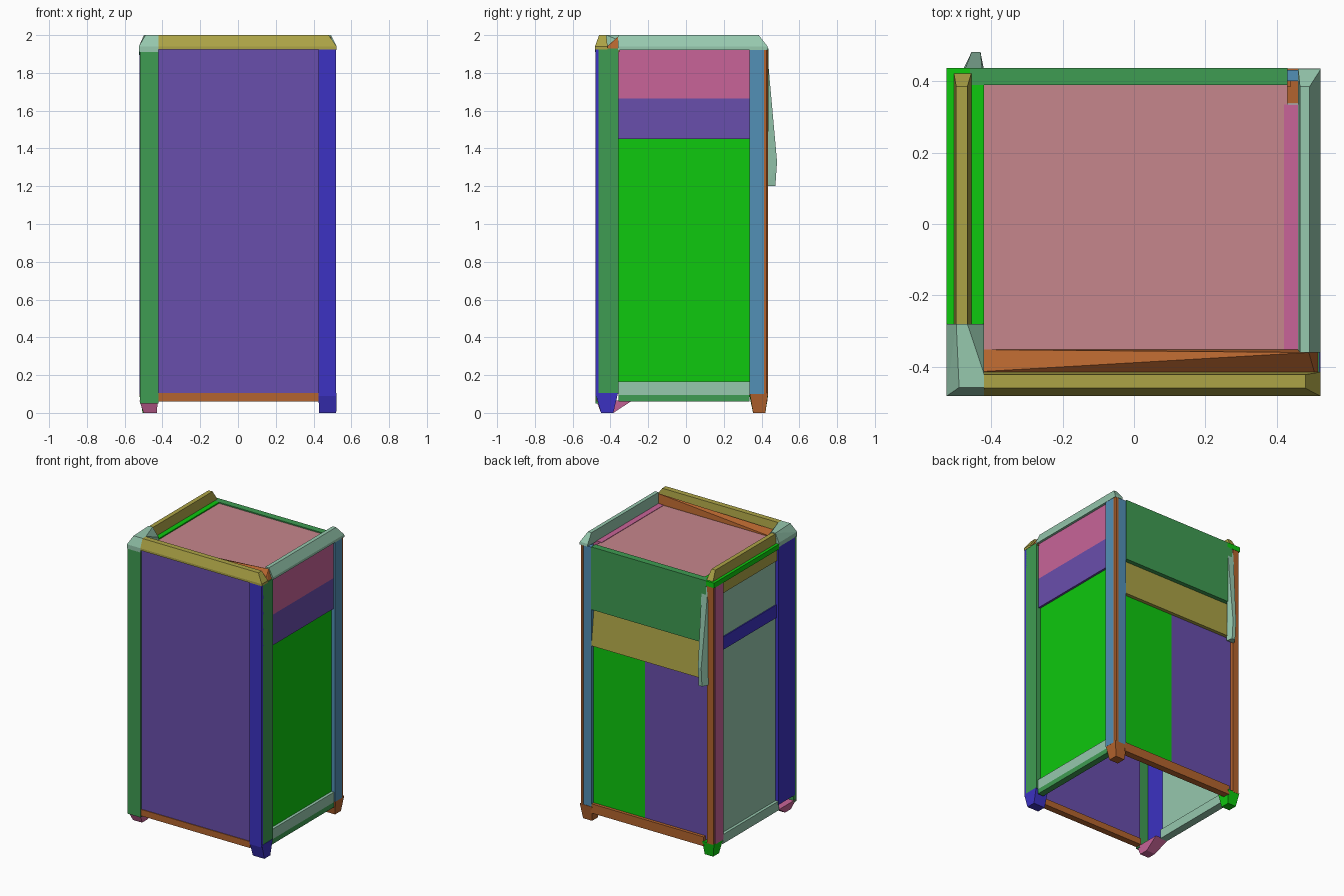
import bpy, bmesh

cube = bpy.data.objects.get("Cube")
if cube:
    bpy.data.objects.remove(cube, do_unlink=True)


def linear(c):
    c /= 255
    return c / 12.92 if c <= 0.04045 else ((c + 0.055) / 1.055) ** 2.4


def material(name, rgb):
    m = bpy.data.materials.new(name)
    col = [linear(c) for c in rgb] + [1.0]
    m.use_nodes = True
    m.diffuse_color = col
    m.node_tree.nodes["Principled BSDF"].inputs["Base Color"].default_value = col
    return m


MATS = {n: material(n, c) for n, c in {
    "purple": (105, 78, 172), "bright green": (14, 200, 14),
    "mid green": (63, 156, 82), "blue": (60, 50, 194),
    "orange": (180, 100, 46), "olive": (172, 163, 70),
    "mint": (150, 200, 174), "pink": (200, 100, 152),
    "salmon": (198, 134, 140), "steel blue": (82, 144, 182)}.items()}


def hull(name, mat, pts):
    """Flat-faced convex solid around a handful of points."""
    bm = bmesh.new()
    for p in pts:
        bm.verts.new(p)
    out = bmesh.ops.convex_hull(bm, input=bm.verts)
    loose = [v for v in bm.verts if not v.link_faces]
    bmesh.ops.delete(bm, geom=loose, context='VERTS')
    bmesh.ops.dissolve_limit(bm, angle_limit=0.01, verts=bm.verts, edges=bm.edges)
    bmesh.ops.recalc_face_normals(bm, faces=bm.faces)
    me = bpy.data.meshes.new(name)
    bm.to_mesh(me)
    bm.free()
    me.materials.append(MATS[mat])
    ob = bpy.data.objects.new(name, me)
    bpy.context.collection.objects.link(ob)
    return ob


def taper(name, mat, low, z0, high, z1):
    """Block from rectangle low (x0, x1, y0, y1) at z0 to rectangle high at z1."""
    return hull(name, mat, [(x, y, z) for r, z in ((low, z0), (high, z1))
                            for x in r[:2] for y in r[2:]])


def box(name, mat, x0, x1, y0, y1, z0, z1):
    r = (x0, x1, y0, y1)
    return taper(name, mat, r, z0, r, z1)


# Front: panel, bottom rail and the front plates of both posts
box("front_panel", "purple", -.42, .425, -.47, -.44, .10, 1.93)
box("front_bottom_rail", "orange", -.42, .425, -.475, -.43, .06, .105)
box("front_right_post_plate", "mid green", -.52, -.42, -.48, -.45, .05, 1.915)
box("front_left_post_plate", "blue", .425, .52, -.48, -.462, .09, 1.93)

# Side with +x: posts, stacked panels and bottom rails
box("front_left_post_side", "mid green", .485, .52, -.465, -.357, .10, 1.93)
box("left_upper_panel", "pink", .42, .505, -.357, .335, 1.665, 1.925)
box("left_middle_panel", "purple", .475, .505, -.357, .335, 1.45, 1.665)
box("left_lower_panel", "bright green", .46, .49, -.357, .335, .15, 1.47)
box("left_lower_rail", "mint", .465, .51, -.357, .335, .095, .165)
box("left_rail_base", "mid green", .465, .51, -.357, .335, .06, .095)

# Back post with +x: two plates joined by a narrow corner strip
box("back_left_post_side", "steel blue", .485, .52, .335, .412, .10, 1.925)
box("back_left_post_back", "steel blue", .43, .497, .40, .432, .10, 1.925)
hull("back_left_corner_strip", "orange",
     [(x, y, z) for z in (.10, 1.925)
      for x, y in ((.49, .40), (.517, .41), (.517, .425), (.51, .434), (.495, .434))])

# Back: upper panel, tilted flap, two lower panels and the rail
box("back_upper_panel", "mid green", -.46, .43, .39, .437, 1.49, 1.93)
hull("back_flap", "olive", [(x, y, z) for x in (-.46, .43)
     for y, z in ((.375, 1.50), (.405, 1.50), (.41, 1.235), (.435, 1.235))])
box("back_lower_panel_left", "bright green", .03, .43, .385, .41, .10, 1.40)
box("back_lower_panel_right", "purple", -.47, .03, .385, .41, .10, 1.40)
box("back_bottom_rail", "orange", -.44, .44, .385, .432, .06, .125)

# Back post with -x, and the bracket fixed to it
box("back_right_post_back", "orange", -.517, -.468, .405, .435, .09, 1.925)
box("back_right_post_side", "pink", -.522, -.495, .33, .42, .09, 1.925)
hull("back_bracket", "mint",
     [(x, .43, 1.91) for x in (-.475, -.425)]
     + [(x, .482, 1.33) for x in (-.455, -.43)]
     + [(x, .473, 1.20) for x in (-.455, -.43)]
     + [(x, .43, 1.20) for x in (-.48, -.42)])

# Side with -x: wide plate, stacked panels and rail
box("front_right_post_side", "blue", -.522, -.495, -.465, -.28, .10, 1.915)
box("right_top_band", "olive", -.51, -.475, -.28, .33, 1.81, 1.92)
box("right_upper_panel", "mint", -.50, -.475, -.28, .33, 1.50, 1.81)
box("right_stripe", "blue", -.507, -.475, -.28, .33, 1.41, 1.50)
box("right_lower_panel", "mint", -.50, -.475, -.28, .33, .12, 1.41)
box("right_bottom_rail", "mint", -.52, -.465, -.29, .335, .06, .125)

# Roof with its rims
box("roof", "salmon", -.43, .43, -.36, .40, 1.90, 1.922)
box("right_rim", "bright green", -.525, -.42, -.28, .437, 1.895, 1.93)
taper("right_top_bar", "olive", (-.505, -.455, -.29, .425), 1.925,
      (-.498, -.467, -.29, .385), 1.995)
hull("left_top_rail", "mint",
     [(x, y, z) for x, y0, y1, z in (
         (.46, -.36, .435, 1.922), (.522, -.36, .435, 1.922),
         (.522, -.36, .432, 1.94), (.46, -.36, .432, 1.94),
         (.465, -.36, .385, 2.0), (.492, -.36, .385, 2.0)) for y in (y0, y1)])
hull("front_top_rail", "olive",
     [(x, y, z) for y, z, x1 in (
         (-.482, 1.925, .522), (-.482, 1.94, .522), (-.415, 1.925, .522),
         (-.415, 1.94, .522), (-.46, 2.0, .48), (-.422, 2.0, .48))
      for x in (-.42, x1)])
# Wedge rising towards +x behind the front rail
hull("front_roof_wedge", "orange",
     [(x, y, 1.91) for x in (-.42, .515) for y in (-.45, -.352)]
     + [(-.42, -.352, 1.925), (-.42, -.413, 1.945), (.515, -.415, 1.93),
        (.515, -.352, 1.93), (.49, -.36, 1.992)])
# Capping block over the front corner with -x
hull("front_corner_cap", "mint",
     [(x, y, z) for z in (1.91, 1.94) for x in (-.525, -.42) for y in (-.482, -.28)]
     + [(-.49, -.458, 2.0), (-.42, -.458, 2.0), (-.498, -.28, 2.0),
        (-.467, -.28, 2.0), (-.42, -.42, 2.0)])

# Tapered feet
taper("front_left_foot", "blue", (.43, .52, -.45, -.385), 0,
      (.425, .522, -.48, -.36), .105)
taper("front_right_foot", "pink", (-.50, -.43, -.45, -.385), 0,
      (-.522, -.425, -.475, -.285), .065)
taper("back_left_foot", "orange", (.435, .505, .355, .42), 0,
      (.425, .52, .337, .435), .105)
taper("back_right_foot", "bright green", (-.505, -.44, .355, .42), 0,
      (-.522, -.43, .335, .435), .095)
